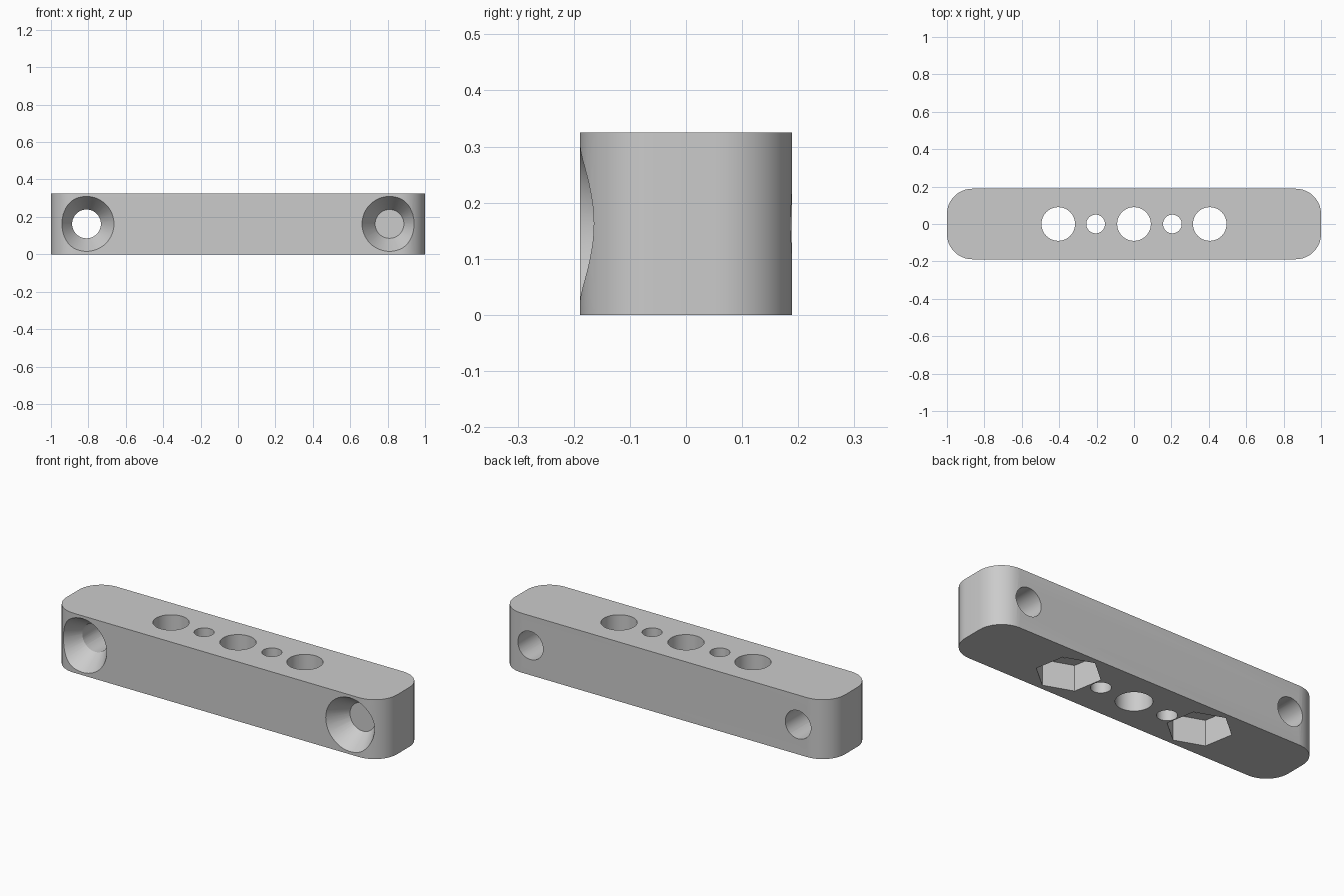
import bpy
import bmesh
from math import radians, pi, cos, sin
from mathutils import Matrix, Vector

if "Cube" in bpy.data.objects:
    bpy.data.objects.remove(bpy.data.objects["Cube"], do_unlink=True)

DEPTH, HEIGHT, CORNER = 0.377, 0.325, 0.135
HOLE_X, PIN_X, SCREW_X = 0.405, 0.205, 0.81

grey = bpy.data.materials.new("plain_grey")
grey.use_nodes = True
grey.diffuse_color = (0.6, 0.6, 0.6, 1)
grey.node_tree.nodes["Principled BSDF"].inputs["Base Color"].default_value = (0.6, 0.6, 0.6, 1)


def new_object(name, bm):
    bmesh.ops.recalc_face_normals(bm, faces=bm.faces)
    mesh = bpy.data.meshes.new(name)
    bm.to_mesh(mesh)
    bm.free()
    mesh.materials.append(grey)
    obj = bpy.data.objects.new(name, mesh)
    bpy.context.collection.objects.link(obj)
    return obj


def cutter(name, start, end, r1, r2, sides=48, turn=0.0):
    """Capped cylinder or cone running from start to end."""
    start, end = Vector(start), Vector(end)
    axis = end - start
    turn_to_axis = axis.to_track_quat('Z', 'Y').to_matrix().to_4x4()
    place = Matrix.Translation((start + end) / 2) @ turn_to_axis @ Matrix.Rotation(turn, 4, 'Z')
    bm = bmesh.new()
    bmesh.ops.create_cone(bm, cap_ends=True, segments=sides, radius1=r1, radius2=r2,
                          depth=axis.length, matrix=place)
    obj = new_object(name, bm)
    obj.hide_render = True
    return obj


# Bar: rounded rectangle outline extruded upward
bm = bmesh.new()
outline = []
STEPS = 12
for quarter, (sx, sy) in enumerate([(1, 1), (-1, 1), (-1, -1), (1, -1)]):
    cx, cy = sx * (1 - CORNER), sy * (DEPTH / 2 - CORNER)
    for i in range(STEPS + 1):
        a = (quarter + i / STEPS) * pi / 2
        outline.append(bm.verts.new((cx + CORNER * cos(a), cy + CORNER * sin(a), 0)))
base = bm.faces.new(outline)
top = bmesh.ops.extrude_face_region(bm, geom=[base])["geom"]
bmesh.ops.translate(bm, vec=(0, 0, HEIGHT), verts=[v for v in top if isinstance(v, bmesh.types.BMVert)])
bar = new_object("mounting_bar", bm)

# Vertical holes: three wide, two narrow
cutters = []
for x, r in [(0, 0.09), (HOLE_X, 0.09), (-HOLE_X, 0.09), (PIN_X, 0.05), (-PIN_X, 0.05)]:
    cutters.append(cutter("vertical_hole", (x, 0, -0.1), (x, 0, HEIGHT + 0.1), r, r))

# Each side: hexagonal nut pocket below, countersunk screw hole through the front
FRONT, MID, SINK = -DEPTH / 2, HEIGHT / 2, 0.11
SLOPE = (0.147 - 0.077) / SINK
for s in (-1, 1):
    cutters.append(cutter("nut_pocket", (s * HOLE_X, 0, -0.1), (s * HOLE_X, 0, 0.14),
                          0.163, 0.163, 6, radians(10)))
    x = s * SCREW_X
    cutters.append(cutter("screw_hole", (x, -0.4, MID), (x, 0.4, MID), 0.077, 0.077))
    cutters.append(cutter("countersink", (x, FRONT - 0.05, MID), (x, FRONT + SINK, MID),
                          0.147 + 0.05 * SLOPE, 0.077))

for c in cutters:
    mod = bar.modifiers.new(c.name, 'BOOLEAN')
    mod.operation = 'DIFFERENCE'
    mod.solver = 'EXACT'
    mod.object = c

# Bake the cuts and discard the cutters
graph = bpy.context.evaluated_depsgraph_get()
cut_mesh = bpy.data.meshes.new_from_object(bar.evaluated_get(graph))
bar.modifiers.clear()
bar.data = cut_mesh
cut_mesh.name = "mounting_bar"
for c in cutters:
    bpy.data.objects.remove(c, do_unlink=True)

cut_mesh.materials.clear()
cut_mesh.materials.append(grey)
for p in cut_mesh.polygons:
    p.material_index = 0

for o in bpy.context.selected_objects:
    o.select_set(False)
bpy.context.view_layer.objects.active = bar
bar.select_set(True)
bpy.ops.object.shade_smooth_by_angle(angle=radians(25))
